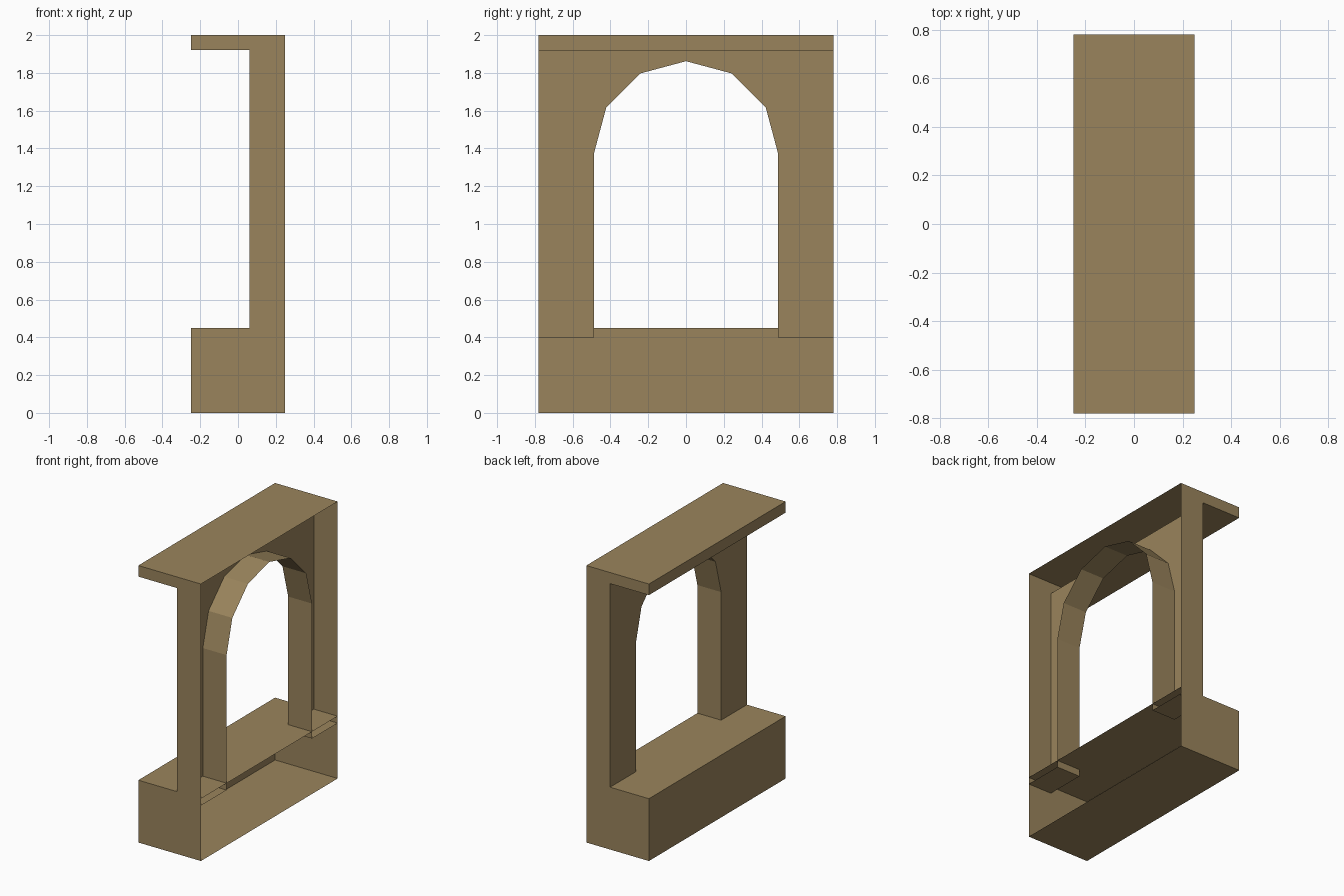
import bpy, bmesh, math

if "Cube" in bpy.data.objects:
    bpy.data.objects.remove(bpy.data.objects["Cube"])

W, D = 0.78, 0.25        # half width (y), half depth (x)
WALL = 0.06              # street-side plane of the wall
SILL, FOOT, SLAB = 0.45, 0.40, 1.92
R, SPRING = 0.487, 1.375  # arch radius and spring height

stone = bpy.data.materials.new("tan stone")
stone.diffuse_color = (0.323, 0.231, 0.107, 1)
stone.use_nodes = True
stone.node_tree.nodes["Principled BSDF"].inputs["Base Color"].default_value = stone.diffuse_color


def make_object(name, build):
    bm = bmesh.new()
    build(bm)
    bmesh.ops.remove_doubles(bm, verts=bm.verts, dist=1e-5)
    mesh = bpy.data.meshes.new(name)
    bm.to_mesh(mesh)
    bm.free()
    mesh.materials.append(stone)
    bpy.context.collection.objects.link(bpy.data.objects.new(name, mesh))


def face(bm, pts):
    return bm.faces.new([bm.verts.new(p) for p in pts])


# Side profile (x, z), open along the +x back
profile = [(D, 0), (-D, 0), (-D, SILL), (D, SILL)]
slab = [(WALL, SLAB), (-D, SLAB), (-D, 2), (D, 2)]


def strip(bm, pts):
    for (x0, z0), (x1, z1) in zip(pts, pts[1:]):
        face(bm, [(x0, -W, z0), (x0, W, z0), (x1, W, z1), (x1, -W, z1)])


# Hollow base and overhanging top slab
make_object("base", lambda bm: strip(bm, profile))
make_object("top_slab", lambda bm: strip(bm, slab))


# End panels covering the whole C-shaped profile
def ends(bm):
    outline = [(D, 0), (-D, 0), (-D, SILL), (WALL, SILL)] + slab
    face(bm, [(x, W, z) for x, z in outline])
    face(bm, [(x, -W, z) for x, z in reversed(outline)])


make_object("end_panels", ends)

# Opening outline (y, z): feet, jambs and six-sided arch
arch = [(-R * math.cos(math.pi * i / 6), SPRING + R * math.sin(math.pi * i / 6))
        for i in range(7)]
line = [(-W, FOOT), (-R, FOOT)] + arch + [(R, FOOT), (W, FOOT)]


# Wall sheet with the arched opening
def wall(bm):
    f = face(bm, [(WALL, y, z) for y, z in line + [(W, SLAB), (-W, SLAB)]])
    f.normal_update()
    if f.normal.x > 0:
        f.normal_flip()
    bmesh.ops.triangulate(bm, faces=[f])
    bmesh.ops.dissolve_limit(bm, angle_limit=0.01, verts=bm.verts, edges=bm.edges)


make_object("arched_wall", wall)


# Jambs, arch lining and feet running to the open back
def lining(bm):
    for (y0, z0), (y1, z1) in zip(line, line[1:]):
        face(bm, [(WALL, y0, z0), (WALL, y1, z1), (D, y1, z1), (D, y0, z0)])


make_object("arch_lining", lining)
